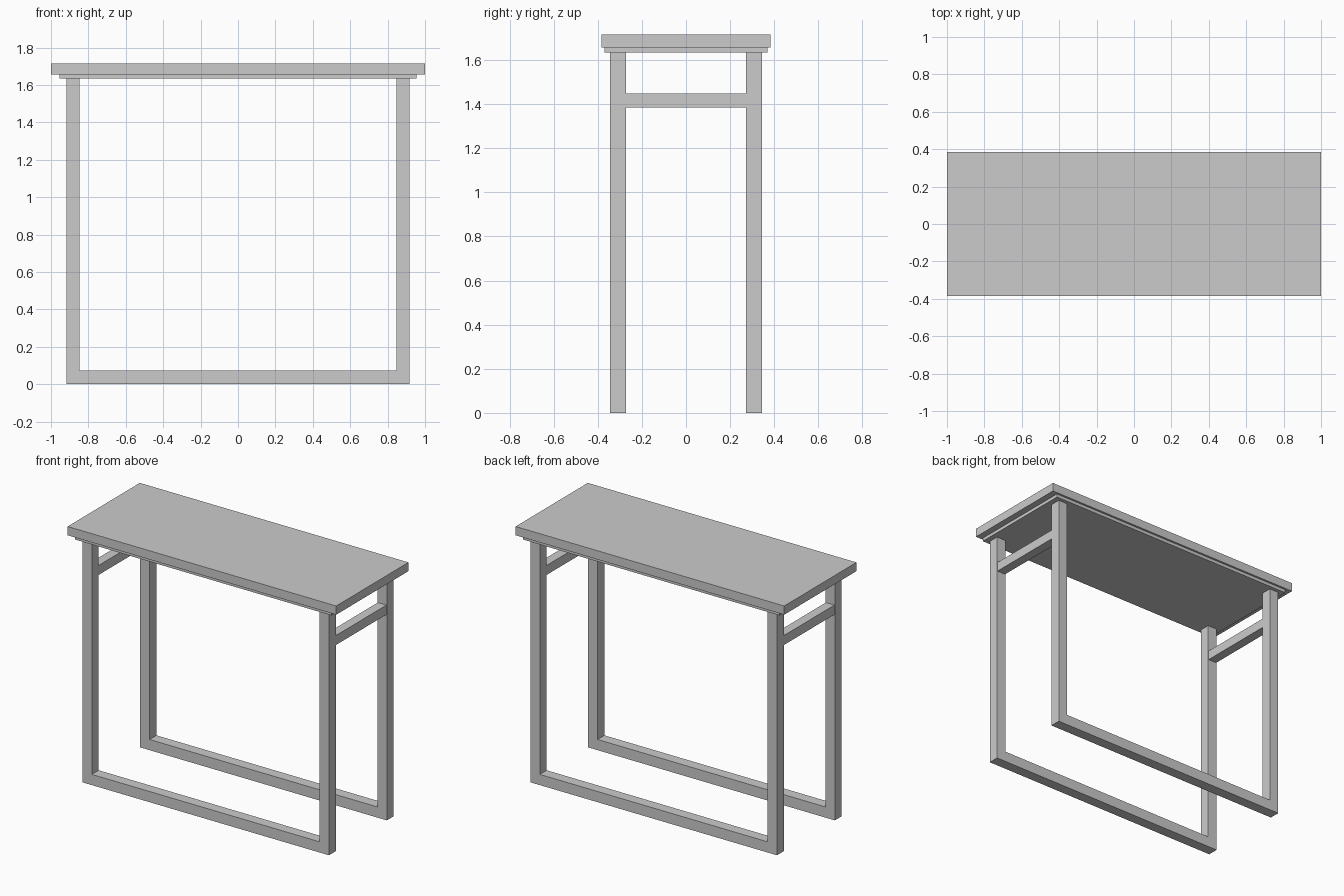
import bpy, bmesh

if "Cube" in bpy.data.objects:
    bpy.data.objects.remove(bpy.data.objects["Cube"])


def box(name, x, y, z):
    """Box from (min, max) ranges."""
    bpy.ops.mesh.primitive_cube_add(size=1, location=[sum(r) / 2 for r in (x, y, z)])
    ob = bpy.context.object
    ob.name = name
    ob.scale = [r[1] - r[0] for r in (x, y, z)]
    bpy.ops.object.transform_apply(location=True, rotation=False, scale=True)
    return ob


def extrude_profile(name, points, y0, y1):
    """Closed XZ profile extruded along y."""
    bm = bmesh.new()
    face = bm.faces.new([bm.verts.new((x, y0, z)) for x, z in points])
    new = bmesh.ops.extrude_face_region(bm, geom=[face])["geom"]
    verts = [v for v in new if isinstance(v, bmesh.types.BMVert)]
    bmesh.ops.translate(bm, verts=verts, vec=(0, y1 - y0, 0))
    bmesh.ops.recalc_face_normals(bm, faces=bm.faces)
    me = bpy.data.meshes.new(name)
    bm.to_mesh(me)
    bm.free()
    ob = bpy.data.objects.new(name, me)
    bpy.context.collection.objects.link(ob)
    return ob


LEG_OUT, LEG_IN = 0.918, 0.848
Y_OUT, Y_IN = 0.344, 0.271
PLATE_Z, TOP_Z, HEIGHT = 1.634, 1.656, 1.715
RAIL_H = 0.072

# Table top and the thin plate beneath it
box("table_top", (-1, 1), (-0.384, 0.384), (TOP_Z, HEIGHT))
box("under_plate", (-0.955, 0.955), (-0.37, 0.37), (PLATE_Z, TOP_Z))

# U-shaped leg frames, front and back
u_shape = [(-LEG_OUT, 0), (LEG_OUT, 0), (LEG_OUT, PLATE_Z), (LEG_IN, PLATE_Z),
           (LEG_IN, RAIL_H), (-LEG_IN, RAIL_H), (-LEG_IN, PLATE_Z), (-LEG_OUT, PLATE_Z)]
extrude_profile("front_leg_frame", u_shape, -Y_OUT, -Y_IN)
extrude_profile("back_leg_frame", u_shape, Y_IN, Y_OUT)

# Crossbars joining the frames at each end
for side, x in (("left", -0.883), ("right", 0.883)):
    box(side + "_crossbar", (x - 0.032, x + 0.032), (-Y_IN, Y_IN), (1.384, 1.448))
